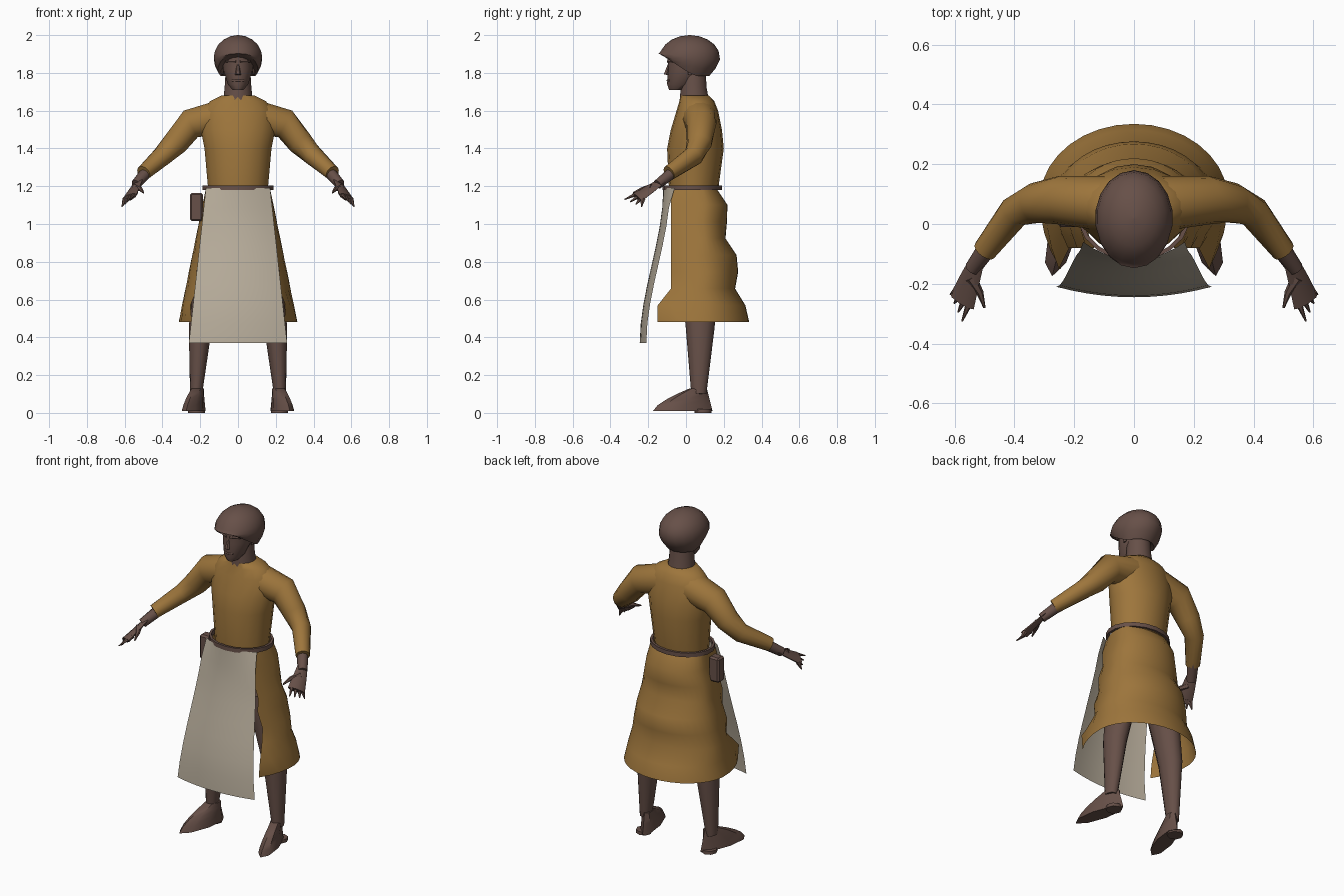
import bpy, bmesh, math
from math import sin, cos, pi, radians
from mathutils import Vector

if "Cube" in bpy.data.objects:
    bpy.data.objects.remove(bpy.data.objects["Cube"], do_unlink=True)


def material(name, red, green, blue):
    mat = bpy.data.materials.new(name)
    mat.use_nodes = True
    colour = (red, green, blue, 1)
    mat.diffuse_color = colour
    mat.node_tree.nodes["Principled BSDF"].inputs["Base Color"].default_value = colour
    return mat


BROWN = material("dark brown", .135, .08, .065)
OCHRE = material("ochre cloth", .34, .18, .045)
LINEN = material("pale linen", .48, .42, .33)


def skin(name, rings, mat, closed=True, caps=True, crease=50):
    """Join a series of equal point rings into one smooth surface."""
    bm = bmesh.new()
    rows = [[bm.verts.new(point) for point in ring] for ring in rings]
    count = len(rows[0])
    for low, high in zip(rows, rows[1:]):
        for i in range(count if closed else count - 1):
            j = (i + 1) % count
            bm.faces.new((low[i], low[j], high[j], high[i]))
    if closed and caps:
        bm.faces.new(rows[0])
        bm.faces.new(rows[-1])
    bmesh.ops.remove_doubles(bm, verts=bm.verts, dist=.0005)
    bmesh.ops.recalc_face_normals(bm, faces=bm.faces)
    mesh = bpy.data.meshes.new(name)
    bm.to_mesh(mesh)
    bm.free()
    mesh.materials.append(mat)
    part = bpy.data.objects.new(name, mesh)
    bpy.context.collection.objects.link(part)
    bpy.ops.object.select_all(action="DESELECT")
    part.select_set(True)
    bpy.context.view_layer.objects.active = part
    bpy.ops.object.shade_smooth_by_angle(angle=radians(crease))


def oval(z, width, front, back, centre=0, tilt=0, shear=0, sides=18):
    """Level oval; tilt lifts its front, shear swings its front sideways."""
    middle, depth = (front + back) / 2, (back - front) / 2
    ring = []
    for i in range(sides):
        turn = 2 * pi * i / sides
        y = middle - depth * cos(turn)
        lift = tilt * max(cos(turn), -.4)
        ring.append((centre + width * sin(turn) + shear * y, y, z + lift))
    return ring


def tube(name, path, start, end, mat, wide=None, flat=1, sides=8):
    """Tube along a path, its radius running evenly from start to end."""
    points = [Vector(p) for p in path]
    last = len(points) - 1
    rings = []
    for i, point in enumerate(points):
        along = (points[min(i + 1, last)] - points[max(i - 1, 0)]).normalized()
        across = Vector(wide) if wide else Vector((0, 0, 1)).cross(along)
        across = (across - along * across.dot(along)).normalized()
        other = along.cross(across) * flat
        radius = start + (end - start) * i / last
        turns = [2 * pi * k / sides for k in range(sides)]
        rings.append([point + (across * cos(a) + other * sin(a)) * radius for a in turns])
    skin(name, rings, mat)


# Tunic body: waist, chest, shoulders, neckline
body = ((1.18, .16, -.09, .17), (1.4, .18, -.1, .2), (1.5, .2, -.08, .19),
        (1.6, .19, -.05, .17), (1.65, .15, -.035, .15), (1.68, .09, -.03, .12))
skin("tunic_body", [oval(*row) for row in body], OCHRE)

# Tunic skirt: flares downward, with a ragged opening behind the apron
SKIRT_ROWS, SKIRT_COLUMNS, AXIS = 8, 24, .08
rows = []
for step in range(SKIRT_ROWS + 1):
    drop = step / SKIRT_ROWS
    width = .17 + .145 * drop
    back = .1 + .14 * drop + .025 * cos(16 * drop - 2.5)
    gap = radians(58 if step % 2 else 51)
    corner = .23 if drop > .8 else .16
    row = []
    for column in range(SKIRT_COLUMNS + 1):
        turn = gap + 2 * (pi - gap) * column / SKIRT_COLUMNS
        depth = corner / cos(gap) if cos(turn) > 0 else back
        row.append((width * sin(turn), AXIS - depth * cos(turn), 1.19 - .71 * drop))
    rows.append(row)
skin("tunic_skirt", rows, OCHRE, closed=False)

# Apron: a curved sheet that widens and swings forward as it hangs
APRON_ROWS, HALF_COLUMNS = 8, 5
rows = []
for step in range(APRON_ROWS + 1):
    drop = step / APRON_ROWS
    half = .17 + .09 * drop
    middle = -.12 - .125 * drop * drop * (3 - 2 * drop)
    curl = .035 if step else .06
    spread = [k / HALF_COLUMNS for k in range(-HALF_COLUMNS, HALF_COLUMNS + 1)]
    rows.append([(half * k, middle + curl * k * k, 1.19 - .82 * drop) for k in spread])
skin("apron", rows, LINEN, closed=False)

# Belt: a flat band with a square section
LOW, HIGH, OUTER, INNER = 1.18, 1.205, .01, -.004
section = ((LOW, OUTER), (HIGH, OUTER), (HIGH, INNER), (LOW, INNER), (LOW, OUTER))
skin("belt", [oval(z, .18 + out, -.115 - out, .18 + out) for z, out in section],
     BROWN, caps=False, crease=30)

# Pouch hanging from the belt
bpy.ops.mesh.primitive_cube_add(size=1, location=(-.22, .02, 1.09), scale=(.07, .06, .15))
pouch = bpy.context.object
pouch.name = "belt_pouch"
pouch.data.materials.append(BROWN)
pouch.modifiers.new("soft_edges", "BEVEL").width = .01

# Neck and head
SIDEWAYS = (1, 0, 0)
tube("neck", [(0, .045, 1.64), (0, .04, 1.72), (0, .04, 1.86)], .08, .062, BROWN,
     wide=SIDEWAYS, sides=14)
face = ((1.71, .03, -.09, 0), (1.74, .055, -.1, .04), (1.82, .08, -.095, .1), (1.93, .08, -.1, .11))
skin("head", [oval(*row) for row in face], BROWN)
tube("nose", [(0, -.09, 1.85), (0, -.104, 1.79)], .005, .016, BROWN, wide=SIDEWAYS, sides=6)
tube("lips", [(-.03, -.085, 1.76), (0, -.097, 1.76), (.03, -.085, 1.76)], .006, .006, BROWN)

# Hair: a bowl-cut dome, high over the brow and low at the nape
HAIR_ROWS = 7
rows = [oval(1.84, .08, -.11, .08, tilt=.05)]
for step in range(HAIR_ROWS + 1):
    rise = radians(-35 + 124 * step / HAIR_ROWS)
    z = 1.88 + (.12 if rise > 0 else .11) * sin(rise)
    middle, depth = .02 + .05 * min(0, sin(rise)), .16 * cos(rise)
    rows.append(oval(z, .13 * cos(rise), middle - depth, middle + depth,
                     tilt=max(0, .085 - .03 * step)))
skin("hair", rows, BROWN)

# Paired parts
for side, sign in (("left", 1), ("right", -1)):
    def limb(part, path, start, end, mat=BROWN, wide=None, **shape):
        mirrored = [(x * sign, y, z) for x, y, z in path]
        if wide:
            wide = (wide[0] * sign, wide[1], wide[2])
        tube(f"{side}_{part}", mirrored, start, end, mat, wide, **shape)

    limb("brow", [(.01, -.095, 1.86), (.065, -.07, 1.86)], .008, .005, sides=6)
    limb("ear", [(.085, .03, 1.86), (.083, .02, 1.79)], .02, .01, wide=(0, 1, 0), flat=.5)

    # Sleeve, rooted inside the chest, and forearm
    limb("sleeve", [(.05, .065, 1.575), (.25, .08, 1.53), (.33, .07, 1.43), (.4, .04, 1.36),
                    (.5, -.09, 1.27)], .095, .04, OCHRE, sides=14)
    limb("forearm", [(.47, -.05, 1.29), (.54, -.15, 1.21)], .034, .027)

    # Hand: flat palm, four fanned fingers and a thumb
    spread = Vector((-.8, -.2, .5))
    limb("palm", [(.525, -.125, 1.23), (.55, -.19, 1.185), (.575, -.26, 1.14)], .028, .05,
         wide=spread, flat=.35)
    for finger in range(4):
        root = Vector((.57, -.235, 1.15)) + spread * (.035 - .023 * finger)
        tip = Vector((.575, -.325, 1.13)) + Vector((.013, .03, -.013)) * finger
        limb(f"finger_{finger}", [root, root.lerp(tip, .5), tip], .015, .003, sides=6)
    limb("thumb", [(.545, -.18, 1.195), (.515, -.23, 1.185), (.5, -.28, 1.165)], .02, .004, sides=6)

    # Leg
    limb("leg", [(.12, .07, .9), (.2, .075, .45), (.222, .068, .1)], .09, .032,
         wide=SIDEWAYS, flat=1.25, sides=12)

    # Shoe: angular wedge narrowing to the ankle, toe turned out
    SHOE_ROWS = 4
    rows = []
    for step in range(SHOE_ROWS + 1):
        rise = step / SHOE_ROWS
        rows.append(oval(.01 + .12 * rise, .05 - .016 * rise, -.175 + .195 * rise ** 1.5, .14 - .03 * rise,
                         centre=.23 * sign, shear=-.25 * sign, sides=8))
    skin(f"{side}_shoe", rows, BROWN, crease=40)
    limb("sole", [(.22, .09, 0), (.22, .09, .02)], .045, .045, wide=SIDEWAYS)
